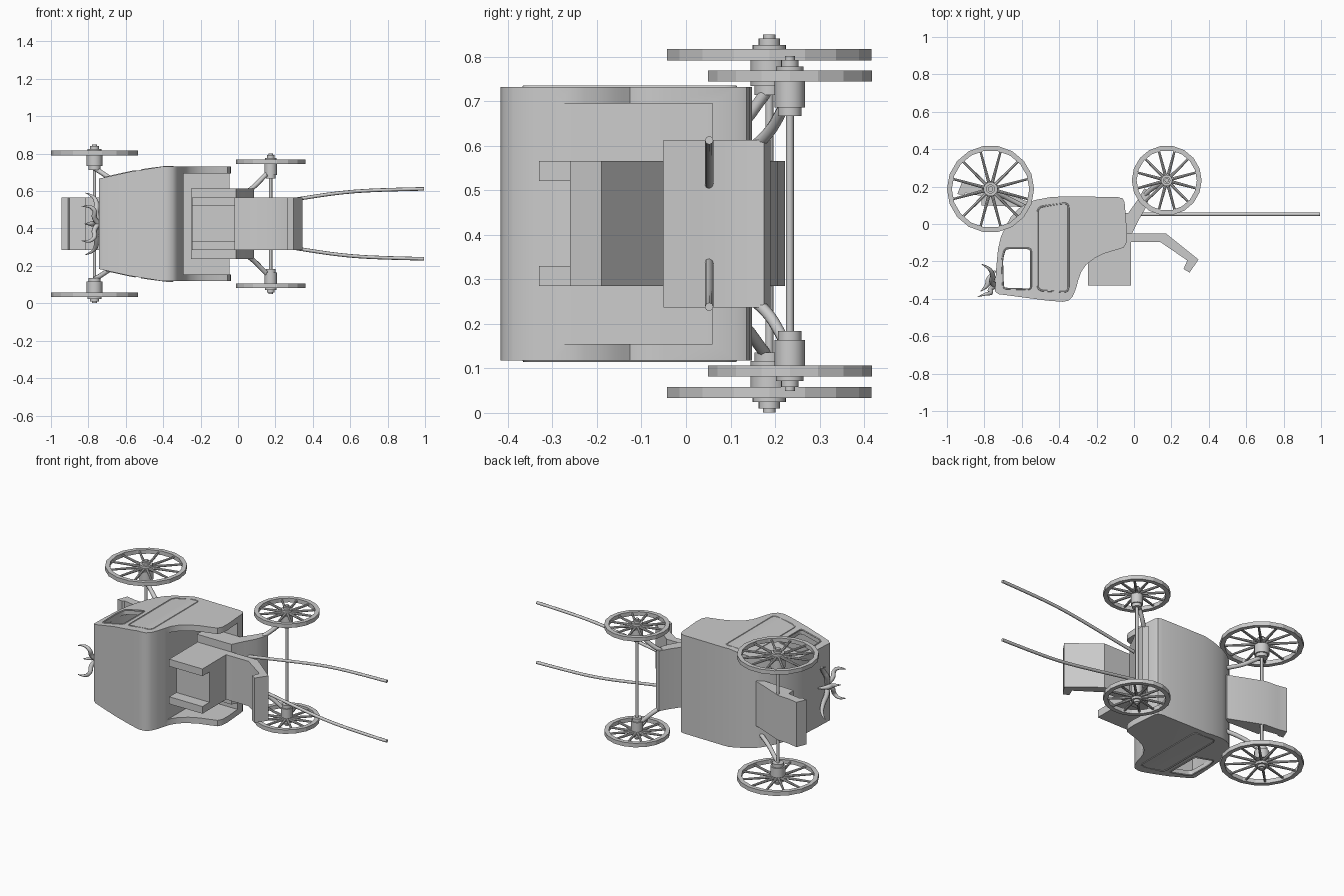
import bpy, bmesh, math
from mathutils import Vector, Matrix

if "Cube" in bpy.data.objects:
    bpy.data.objects.remove(bpy.data.objects["Cube"])

M = 0.425  # middle plane of the carriage, which lies on its side


def finish(name, bm, smooth=True):
    bmesh.ops.recalc_face_normals(bm, faces=bm.faces[:])
    me = bpy.data.meshes.new(name)
    bm.to_mesh(me)
    bm.free()
    ob = bpy.data.objects.new(name, me)
    bpy.context.collection.objects.link(ob)
    if smooth:
        shade(ob)
    return ob


def shade(ob, angle=35):
    bpy.ops.object.select_all(action='DESELECT')
    ob.select_set(True)
    bpy.context.view_layer.objects.active = ob
    bpy.ops.object.shade_smooth_by_angle(angle=math.radians(angle))


def half_width(x):
    keys = [(-0.80, 0.227), (-0.75, 0.24), (-0.58, 0.278), (-0.40, 0.307), (1, 0.307)]
    for (a, ha), (b, hb) in zip(keys, keys[1:]):
        if x <= b:
            return ha + (hb - ha) * (x - a) / (b - a)


def prism(name, pts, z0, z1, taper=None):
    bm = bmesh.new()
    f = bm.faces.new([bm.verts.new((x, y, z0)) for x, y in pts])
    ex = bmesh.ops.extrude_face_region(bm, geom=[f])
    for v in ex['geom']:
        if isinstance(v, bmesh.types.BMVert):
            v.co.z = z1
    if taper is not None:
        for x in (-0.58, -0.40):
            bmesh.ops.bisect_plane(bm, geom=bm.verts[:] + bm.edges[:] + bm.faces[:],
                                   plane_co=(x, 0, 0), plane_no=(1, 0, 0))
        for v in bm.verts:
            v.co.z = M + math.copysign(half_width(v.co.x) - taper, v.co.z - M)
    return finish(name, bm)


def cut(ob, cutter):
    mod = ob.modifiers.new('cut', 'BOOLEAN')
    mod.operation, mod.solver, mod.object = 'DIFFERENCE', 'EXACT', cutter
    bpy.ops.object.select_all(action='DESELECT')
    ob.select_set(True)
    bpy.context.view_layer.objects.active = ob
    bpy.ops.object.modifier_apply(modifier=mod.name)
    bpy.data.objects.remove(cutter)


def tube(name, pts, r, radii=None, cyclic=False, spline='POLY', res=2):
    cu = bpy.data.curves.new(name, 'CURVE')
    cu.dimensions, cu.bevel_depth, cu.bevel_resolution, cu.use_fill_caps = '3D', r, res, True
    sp = cu.splines.new(spline)
    sp.points.add(len(pts) - 1)
    for i, p in enumerate(pts):
        sp.points[i].co = (*p, 1)
        sp.points[i].radius = radii[i] if radii else 1
    if spline == 'NURBS':
        sp.order_u, sp.use_endpoint_u, sp.resolution_u = 3, True, 6
    sp.use_cyclic_u = cyclic
    tmp = bpy.data.objects.new(name, cu)
    bpy.context.collection.objects.link(tmp)
    bpy.context.view_layer.update()
    me = bpy.data.meshes.new_from_object(tmp.evaluated_get(bpy.context.evaluated_depsgraph_get()))
    bpy.data.objects.remove(tmp)
    ob = bpy.data.objects.new(name, me)
    bpy.context.collection.objects.link(ob)
    shade(ob, 50)
    return ob


def rounded(corners, r, n=4):
    """Polygon with its corners rounded."""
    out = []
    for i, c in enumerate(corners):
        c = Vector(c)
        a = c + (Vector(corners[i - 1]) - c).normalized() * r
        b = c + (Vector(corners[(i + 1) % len(corners)]) - c).normalized() * r
        for k in range(n + 1):
            t = k / n
            out.append(tuple(a * (1 - t) ** 2 + c * 2 * t * (1 - t) + b * t * t))
    return out


# cabin: tapered shell with open front well, hollow inside, side windows
profile = [(-0.743, -0.36), (-0.738, -0.25), (-0.727, -0.134), (-0.712, -0.07), (-0.69, -0.02),
           (-0.66, 0.035), (-0.62, 0.08), (-0.575, 0.11), (-0.53, 0.128), (-0.45, 0.143), (-0.37, 0.148),
           (-0.085, 0.144), (-0.06, 0.136), (-0.05, 0.115), (-0.037, -0.05), (-0.04, -0.1),
           (-0.055, -0.126), (-0.10, -0.14), (-0.16, -0.158), (-0.21, -0.183), (-0.255, -0.217),
           (-0.283, -0.257), (-0.298, -0.30), (-0.31, -0.345), (-0.328, -0.388), (-0.35, -0.41),
           (-0.38, -0.416), (-0.46, -0.41), (-0.725, -0.375)]
cabin = prism('cabin', profile, 0, 1, taper=0)
cut(cabin, prism('well', [(-0.292, -0.5), (0.1, -0.5), (0.1, 0.06), (-0.292, 0.06)], M - 0.27, M + 0.27))
cut(cabin, prism('hollow', [(-0.715, -0.35), (-0.7, -0.12), (-0.62, 0.04), (-0.5, 0.1), (-0.325, 0.11),
                            (-0.325, -0.32), (-0.36, -0.385)], 0, 1, taper=0.03))
window = [(-0.70, -0.345), (-0.705, -0.19), (-0.69, -0.13), (-0.55, -0.13), (-0.55, -0.35)]
cut(cabin, prism('window_hole', rounded(window, 0.02), -0.2, 1.2))
shade(cabin)

# window and door trims, front and back of the shell
door = [(-0.515, -0.355), (-0.515, 0.09), (-0.35, 0.115), (-0.35, -0.365)]
for s in (-1, 1):
    for name, shape in (('window_trim', rounded(window, 0.02)), ('door_trim', rounded(door, 0.03))):
        tube(name, [(x, y, M + s * (half_width(x) - 0.001)) for x, y in shape], 0.005, cyclic=True, res=1)

# driver's platform, footboard and seat with arms
prism('platform', [(-0.25, -0.05), (-0.01, -0.05), (0.03, 0.03), (0.062, 0.085), (0.078, 0.13),
                   (0.085, 0.175), (0.055, 0.19), (0.02, 0.13), (-0.03, 0.06), (-0.25, 0.06)],
      M - 0.188, M + 0.188)
prism('footboard', [(-0.02, -0.05), (0.17, -0.05), (0.345, -0.19), (0.297, -0.26), (0.265, -0.24),
                    (0.285, -0.195), (0.14, -0.096), (-0.02, -0.096)], M - 0.14, M + 0.14)
prism('driver_seat', [(-0.245, -0.26), (-0.015, -0.26), (-0.015, -0.05), (-0.245, -0.05)], M - 0.14, M + 0.14)
for s in (-1, 1):
    z = sorted((M + s * 0.095, M + s * 0.14))
    prism('seat_arm', [(-0.245, -0.33), (-0.015, -0.33), (-0.015, -0.26), (-0.245, -0.26)], *z)

# rear footboard
prism('rear_board', [(-0.945, 0.16), (-0.92, 0.222), (-0.86, 0.21), (-0.78, 0.205), (-0.57, 0.12),
                     (-0.57, 0.09), (-0.815, 0.10), (-0.815, 0.15), (-0.90, 0.165), (-0.91, 0.155)],
      M - 0.14, M + 0.14)


def cylinder(bm, r, x, y, z0, z1, n=20):
    bmesh.ops.create_cone(bm, cap_ends=True, segments=n, radius1=r, radius2=r, depth=z1 - z0,
                          matrix=Matrix.Translation((x, y, (z0 + z1) / 2)))


def wheel(name, x, y, z, r, side):
    bm = bmesh.new()
    # faceted rim
    n, t = 18, 0.0125
    sect = [(r, -t), (r, t), (r - 0.026, t), (r - 0.026, -t)]
    rings = [[bm.verts.new((x + q * math.cos(a), y + q * math.sin(a), z + h)) for q, h in sect]
             for a in (2 * math.pi * i / n for i in range(n))]
    for i in range(n):
        for j in range(4):
            a, b = rings[i], rings[(i + 1) % n]
            bm.faces.new((a[j], b[j], b[(j + 1) % 4], a[(j + 1) % 4]))
    # twelve tapered spokes
    for i in range(12):
        a = 2 * math.pi * (i + 0.5) / 12
        d = Vector((math.cos(a), math.sin(a), 0))
        mat = (Matrix.Translation(Vector((x, y, z)) + d * r * 0.5)
               @ d.to_track_quat('Z', 'Y').to_matrix().to_4x4())
        bmesh.ops.create_cone(bm, cap_ends=True, segments=8, radius1=0.009, radius2=0.006,
                              depth=r * 0.82, matrix=mat)
    # stepped hub
    k = r / 0.233
    for q, a, b in ((0.042, -0.07, -0.012), (0.033, -0.09, 0.018), (0.038, 0.008, 0.022),
                    (0.024, 0.018, 0.036), (0.014, 0.03, 0.045)):
        za, zb = sorted((z + side * a, z + side * b))
        cylinder(bm, q * k, x, y, za, zb)
    finish(name, bm, False)
    shade(bpy.data.objects[name], 19)


# wheels, axles, and braces
for label, x, y, r, dz in (('rear', -0.767, 0.187, 0.233, 0.379), ('front', 0.175, 0.233, 0.187, 0.331)):
    for s in (-1, 1):
        wheel(f'{label}_wheel_{"low" if s < 0 else "high"}', x, y, M + s * dz, r, s)
    tube(label + '_axle', [(x, y, M - dz), (x, y, M + dz)], 0.009)
for s in (-1, 1):
    tube('rear_brace', [(-0.765, 0.18, M + s * 0.295), (-0.73, 0.165, M + s * 0.275),
                        (-0.66, 0.13, M + s * 0.225), (-0.58, 0.09, M + s * 0.2)], 0.013, spline='NURBS')
    tube('front_brace', [(0.175, 0.23, M + s * 0.285), (0.15, 0.222, M + s * 0.265),
                         (0.08, 0.18, M + s * 0.19), (0.04, 0.14, M + s * 0.165)], 0.013, spline='NURBS')
    # shafts for the horse
    tube('shaft', [(0.02, 0.052, M + s * 0.085), (0.15, 0.052, M + s * 0.105), (0.35, 0.052, M + s * 0.138),
                   (0.55, 0.052, M + s * 0.168), (0.75, 0.052, M + s * 0.182), (0.995, 0.052, M + s * 0.187)],
         0.0095, spline='NURBS')
    # leaf scrolls on the back of the cabin
    tube('scroll_long', [(-0.745, -0.33, M), (-0.765, -0.31, M + s * 0.05), (-0.752, -0.28, M + s * 0.10),
                         (-0.77, -0.235, M + s * 0.15), (-0.815, -0.215, M + s * 0.165)],
         0.016, [1, 1, 0.9, 0.6, 0.1], spline='NURBS')
    tube('scroll_short', [(-0.745, -0.33, M), (-0.775, -0.35, M + s * 0.03), (-0.76, -0.37, M + s * 0.07),
                          (-0.80, -0.375, M + s * 0.10), (-0.835, -0.39, M + s * 0.09)],
         0.014, [1, 1, 0.9, 0.6, 0.1], spline='NURBS')
tube('scroll_middle', [(-0.74, -0.25, M), (-0.78, -0.29, M), (-0.78, -0.33, M), (-0.82, -0.36, M)],
     0.016, [0.3, 1, 0.9, 0.1], spline='NURBS')
